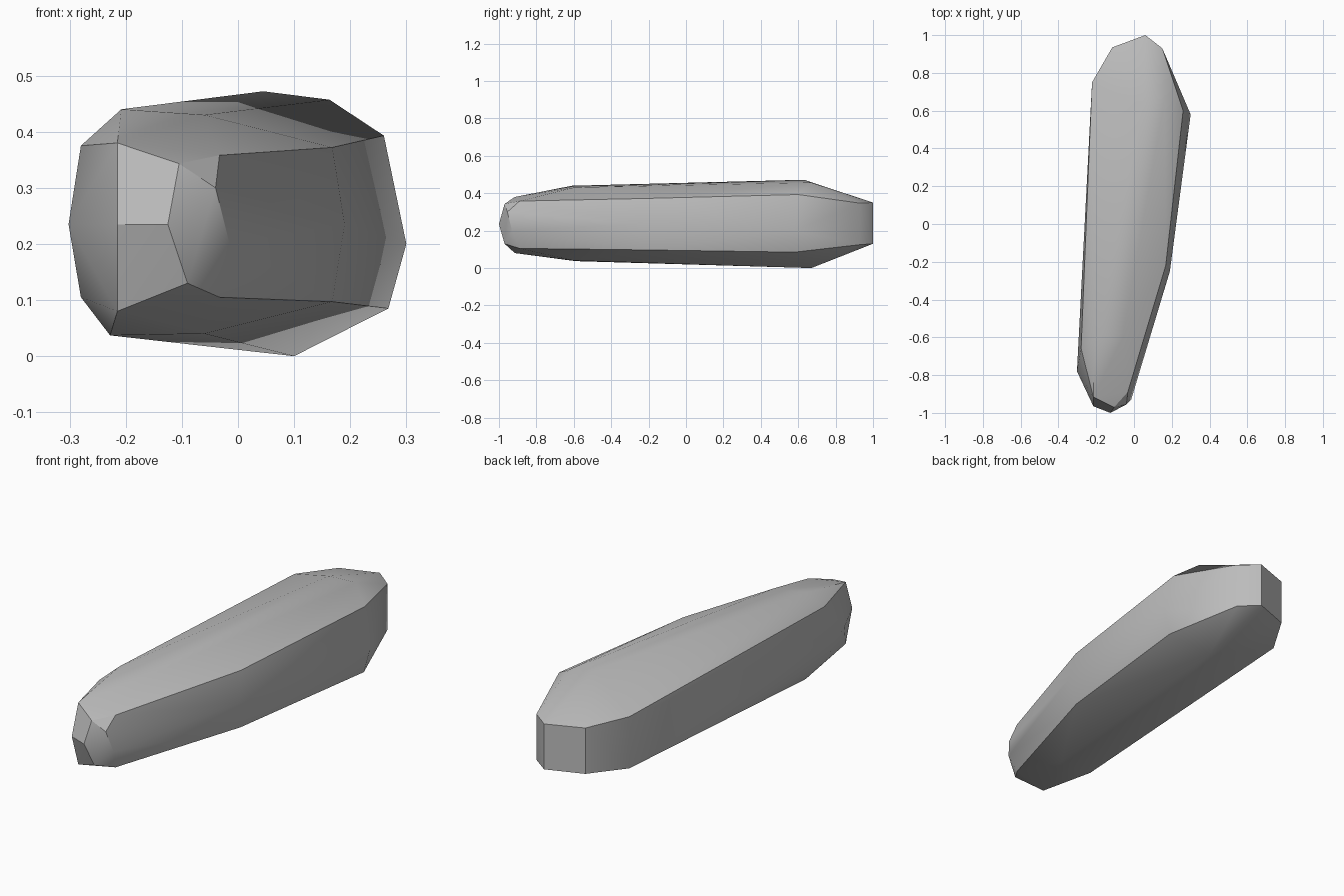
import bpy
import bmesh
import math

# Start without the default object
default = bpy.data.objects.get("Cube")
if default:
    bpy.data.objects.remove(default, do_unlink=True)


def make_material(name, colour):
    material = bpy.data.materials.new(name)
    material.use_nodes = True
    material.diffuse_color = colour
    shader = material.node_tree.nodes["Principled BSDF"]
    shader.inputs["Base Color"].default_value = colour
    return material


def make_stone(name, columns, material):
    """Wrap a convex faceted skin around columns of corners: x, y, then heights."""
    shape = bmesh.new()
    for x, y, *heights in columns:
        for z in heights:
            shape.verts.new((x, y, z))
    hull = bmesh.ops.convex_hull(shape, input=shape.verts[:])
    unused = {item for item in hull["geom_interior"] + hull["geom_unused"]
              if isinstance(item, bmesh.types.BMVert)}
    bmesh.ops.delete(shape, geom=list(unused), context="VERTS")

    # Merge the triangles of each flat facet
    bmesh.ops.dissolve_limit(shape, angle_limit=math.radians(1),
                             verts=shape.verts[:], edges=shape.edges[:])
    bmesh.ops.recalc_face_normals(shape, faces=shape.faces[:])

    mesh = bpy.data.meshes.new(name)
    shape.to_mesh(mesh)
    shape.free()
    mesh.materials.append(material)
    stone = bpy.data.objects.new(name, mesh)
    bpy.context.collection.objects.link(stone)

    # Soft shallow facets, crisp steep ones
    bpy.ops.object.select_all(action="DESELECT")
    stone.select_set(True)
    bpy.context.view_layer.objects.active = stone
    bpy.ops.object.shade_smooth_by_angle(angle=math.radians(30))
    return stone


# Narrow front end
front_tip = [
    (-.125, -1, .235), (-.215, -.965, .235),
    (-.105, -.97, .343), (-.09, -.97, .13),
    (-.04, -.955, .3), (-.015, -.93, .2),
    (-.215, -.915, .08, .38), (-.033, -.89, .105, .358),
]

# Long body: flat right wall, bent left wall, top and bottom ridges
body = [
    (-.302, -.78, .235), (-.28, -.66, .105, .375),
    (-.208, -.61, .44), (-.228, -.59, .037), (-.06, -.6, .04, .43),
    (.168, -.22, .097, .372), (.19, -.25, .235),
    (.26, .6, .393), (.3, .58, .2), (.268, .58, .085),
    (.163, .67, .457), (.045, .63, .472), (.1, .67, 0),
]

# Blunt back end
back_tip = [
    (-.222, .75, .115, .365), (-.115, .935, .13, .352),
    (.06, 1, .13, .35), (.15, .93, .125, .347),
]

grey = make_material("stone grey", (.5, .5, .5, 1))
make_stone("long_stone", front_tip + body + back_tip, grey)
